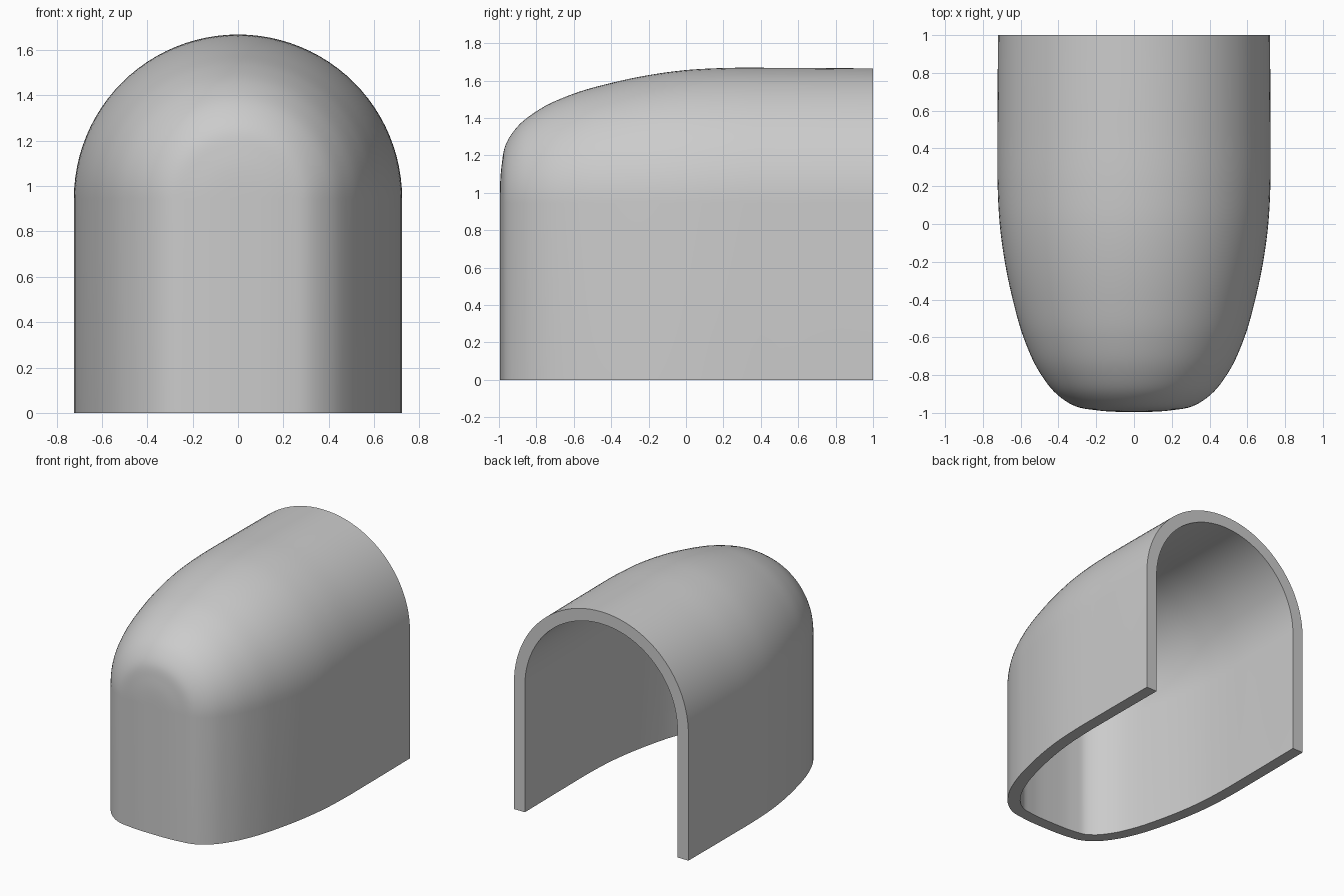
import bpy, bmesh, math
from mathutils import Vector

cube = bpy.data.objects.get("Cube")
if cube:
    bpy.data.objects.remove(cube, do_unlink=True)

AXIS_Z = 0.945     # height where the walls turn into the vault
WALL = 0.09        # shell thickness
ARC = 48           # steps around the vault

# Half-width along the length, from the nose to the open back
KEYS = [(0, -0.995), (0.2, -0.986), (0.31, -0.965), (0.41, -0.9), (0.5, -0.785),
        (0.585, -0.6), (0.642, -0.4), (0.684, -0.2), (0.711, 0), (0.722, 0.2),
        (0.723, 0.5), (0.72, 1)]


def smooth_path(keys, steps):
    """Catmull-Rom curve through the keys, mirrored at the nose."""
    p = [Vector(k) for k in keys]
    p = [Vector((-p[1].x, p[1].y))] + p + [2 * p[-1] - p[-2]]
    out = []
    for a, b, c, d in zip(p, p[1:], p[2:], p[3:]):
        # tangents scaled to the uneven key spacing
        ab, bc, cd = (b - a).length, (c - b).length, (d - c).length
        m1 = ((b - a) / ab * bc + (c - b) / bc * ab) / (ab + bc) * bc
        m2 = ((c - b) / bc * cd + (d - c) / cd * bc) / (bc + cd) * bc
        for i in range(steps):
            t = i / steps
            u = 1 - t
            out.append(b * u * u * (1 + 2 * t) + m1 * t * u * u
                       + c * t * t * (3 - 2 * t) - m2 * t * t * u)
    return out + [p[-2]]


def inset(path, dist):
    """Offset the path inwards along its normals."""
    out = []
    for i, pt in enumerate(path):
        t = (path[min(i + 1, len(path) - 1)] - path[max(i - 1, 0)]).normalized()
        out.append(pt + dist * Vector((-t.y, t.x)))
    out[0] = Vector((0, path[0].y + dist))
    out[-1] = Vector((out[-1].x, path[-1].y))
    return out


def arch(bm, r, y):
    """One arched section: wall foot, half circle, wall foot."""
    pts = [(r, 0)]
    for i in range(ARC + 1):
        a = math.pi * i / ARC
        pts.append((r * math.cos(a), AXIS_Z + r * math.sin(a)))
    pts.append((-r, 0))
    return [bm.verts.new((x, y, z)) for x, z in pts]


outer = smooth_path(KEYS, 6)
inner = inset(outer, WALL)

bm = bmesh.new()
# Outer skin, back rim and inner skin in one sweep
rows = [arch(bm, p.x, p.y) for p in outer + inner[::-1]]
for a, b in zip(rows, rows[1:]):
    for i in range(len(a) - 1):
        bm.faces.new((a[i], a[i + 1], b[i + 1], b[i]))
# Flat foot between the two skins
n = len(outer)
for k in (0, -1):
    for i in range(n - 1):
        if i < n - 1:
            bm.faces.new((rows[i][k], rows[i + 1][k], rows[-2 - i][k], rows[-1 - i][k]))
bmesh.ops.remove_doubles(bm, verts=bm.verts, dist=0.0005)
bmesh.ops.dissolve_degenerate(bm, edges=bm.edges, dist=0.0001)
bmesh.ops.recalc_face_normals(bm, faces=bm.faces)

mesh = bpy.data.meshes.new("vaulted_shell")
bm.to_mesh(mesh)
bm.free()
shell = bpy.data.objects.new("vaulted_shell", mesh)
bpy.context.collection.objects.link(shell)

# Plain grey surface
grey = bpy.data.materials.new("light_grey")
grey.use_nodes = True
color = (0.6, 0.6, 0.6, 1)
grey.diffuse_color = color
grey.node_tree.nodes["Principled BSDF"].inputs["Base Color"].default_value = color
mesh.materials.append(grey)

bpy.ops.object.select_all(action="DESELECT")
shell.select_set(True)
bpy.context.view_layer.objects.active = shell
bpy.ops.object.shade_smooth_by_angle(angle=math.radians(35))
